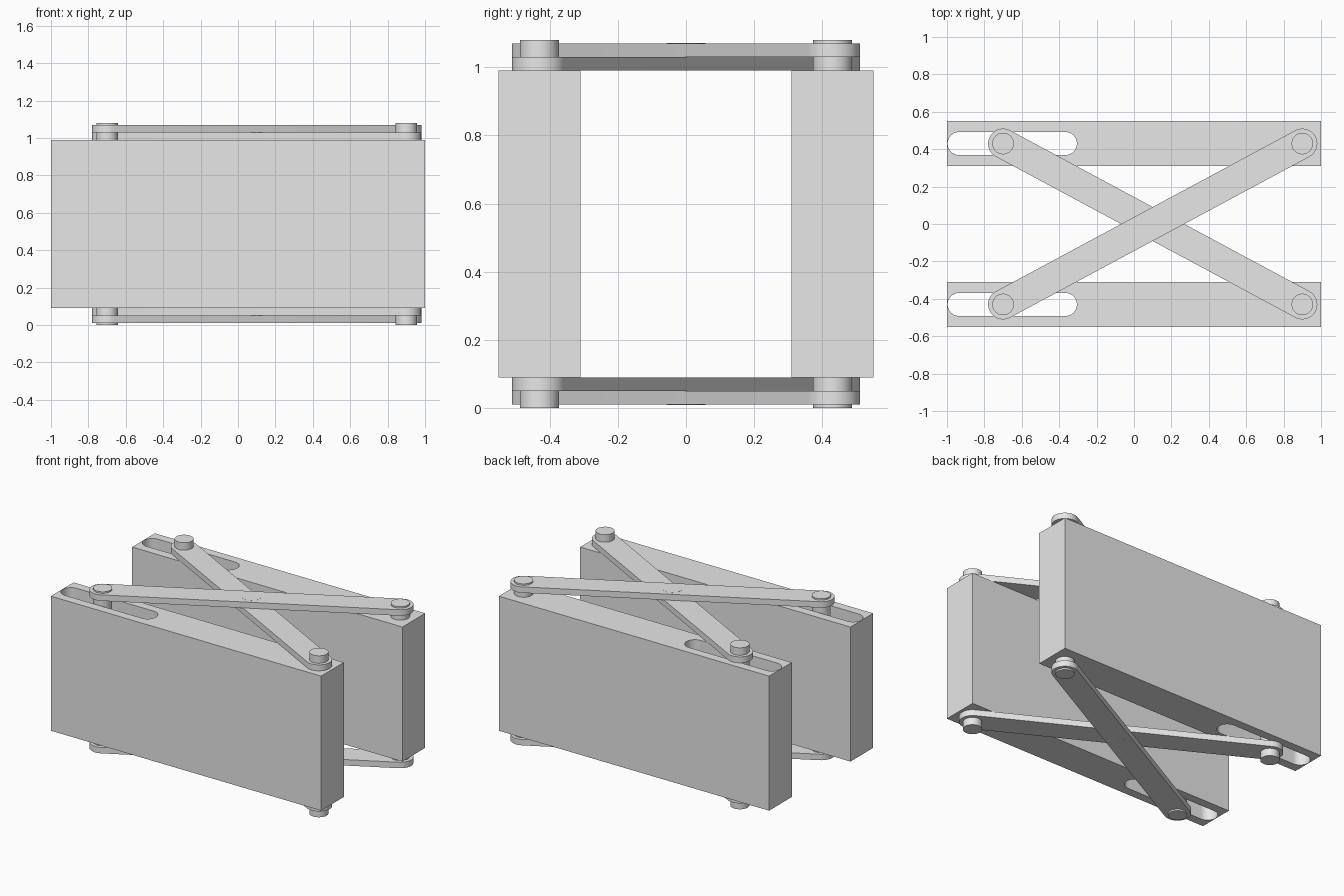
import bpy, bmesh, math
from mathutils import Vector

cube = bpy.data.objects.get("Cube")
if cube:
    bpy.data.objects.remove(cube, do_unlink=True)

grey = bpy.data.materials.new("plain grey")
grey.use_nodes = True
grey.diffuse_color = (0.8, 0.8, 0.8, 1)
grey.node_tree.nodes["Principled BSDF"].inputs["Base Color"].default_value = (0.8, 0.8, 0.8, 1)

SIDE_Y = 0.43            # centre line of each block
SLIDE_X, FIXED_X = -0.7, 0.9
STEPS = 24               # segments per half circle


def extrude_outline(name, points, z0, z1):
    """Closed prism from a counter-clockwise outline."""
    bm = bmesh.new()
    face = bm.faces.new([bm.verts.new((p.x, p.y, z0)) for p in points])
    made = bmesh.ops.extrude_face_region(bm, geom=[face])["geom"]
    verts = [g for g in made if isinstance(g, bmesh.types.BMVert)]
    bmesh.ops.translate(bm, verts=verts, vec=(0, 0, z1 - z0))
    bmesh.ops.recalc_face_normals(bm, faces=bm.faces)
    mesh = bpy.data.meshes.new(name)
    bm.to_mesh(mesh)
    bm.free()
    mesh.materials.append(grey)
    obj = bpy.data.objects.new(name, mesh)
    bpy.context.collection.objects.link(obj)
    return obj


def capsule(a, b, radius):
    """Outline with round ends centred on a and b."""
    a, b = Vector(a), Vector(b)
    start = math.atan2(b.y - a.y, b.x - a.x) - math.pi / 2
    points = []
    for centre, turn in ((b, 0), (a, math.pi)):
        for i in range(STEPS + 1):
            t = start + turn + math.pi * i / STEPS
            points.append(centre + radius * Vector((math.cos(t), math.sin(t))))
    return points


def smooth(obj):
    bpy.ops.object.select_all(action="DESELECT")
    obj.select_set(True)
    bpy.context.view_layer.objects.active = obj
    bpy.ops.object.shade_smooth_by_angle(angle=math.radians(30))


def pin(name, x, y, z0, z1):
    circle = [Vector((x + 0.0575 * math.cos(t), y + 0.0575 * math.sin(t)))
              for t in (math.pi * i / STEPS for i in range(2 * STEPS))]
    smooth(extrude_outline(name, circle, z0, z1))


for side, label in ((-1, "front"), (1, "back")):
    y = side * SIDE_Y
    # Block with a slot through its full height
    corners = [Vector((sx, y + sy * 0.12)) for sx, sy in ((-1, -1), (1, -1), (1, 1), (-1, 1))]
    block = extrude_outline(label + "_block", corners, 0.09, 0.99)
    cutter = extrude_outline("slot_cutter", capsule((-0.935, y), (-0.367, y), 0.0615), 0, 1.1)
    cutter.hide_render = True
    cut = block.modifiers.new("slot", "BOOLEAN")
    cut.operation = "DIFFERENCE"
    cut.solver = "EXACT"
    cut.object = cutter
    bpy.context.view_layer.objects.active = block
    bpy.ops.object.modifier_apply(modifier=cut.name)
    bpy.data.objects.remove(cutter, do_unlink=True)
    smooth(block)

    # Sliding and fixed pins
    pin(label + "_sliding_pin", SLIDE_X, y, 0, 1.08)
    pin(label + "_fixed_pin", FIXED_X, y, 0, 1.08)

# Crossed arms in two layers above and below the blocks
for name, slope, z0 in (("top_outer_arm", 1, 1.03), ("top_inner_arm", -1, 0.99),
                        ("bottom_inner_arm", -1, 0.05), ("bottom_outer_arm", 1, 0.01)):
    outline = capsule((SLIDE_X, -slope * SIDE_Y), (FIXED_X, slope * SIDE_Y), 0.08)
    smooth(extrude_outline(name, outline, z0, z0 + 0.04))

# Flush pivots where the arms cross
middle = (SLIDE_X + FIXED_X) / 2
pin("top_pivot", middle, 0, 0.9895, 1.0705)
pin("bottom_pivot", middle, 0, 0.0095, 0.0905)
